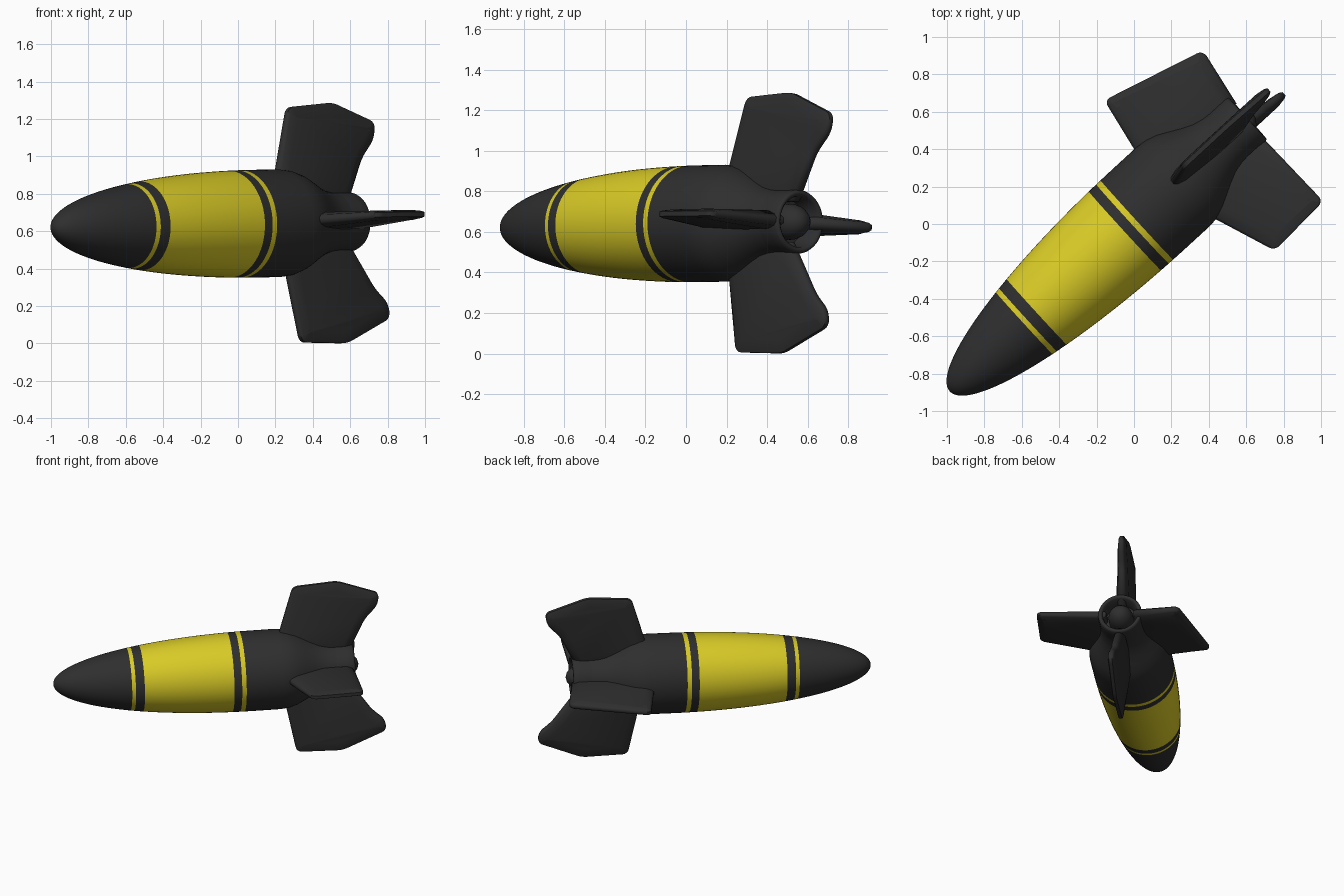
import bpy, bmesh, math
from mathutils import Matrix

if "Cube" in bpy.data.objects:
    bpy.data.objects.remove(bpy.data.objects["Cube"])


def material(name, rgb):
    m = bpy.data.materials.new(name)
    m.use_nodes = True
    m.diffuse_color = (*rgb, 1)
    bsdf = m.node_tree.nodes["Principled BSDF"]
    bsdf.inputs["Base Color"].default_value = (*rgb, 1)
    bsdf.inputs["Roughness"].default_value = 0.7
    return m


DARK = material("charcoal", (0.028, 0.028, 0.028))
YELLOW = material("yellow", (0.70, 0.60, 0.02))

# Local frame: x runs from nose tip to tail, y to the side, z up
PLACE = (Matrix.Translation((-0.985, -0.895, 0.62))
         @ Matrix.Rotation(math.radians(42.5), 4, 'Z')
         @ Matrix.Rotation(math.radians(-0.8), 4, 'Y'))


def finish(bm, name, mats, matrix, angle):
    bmesh.ops.recalc_face_normals(bm, faces=bm.faces)
    mesh = bpy.data.meshes.new(name)
    bm.to_mesh(mesh)
    bm.free()
    for m in mats:
        mesh.materials.append(m)
    ob = bpy.data.objects.new(name, mesh)
    bpy.context.collection.objects.link(ob)
    ob.matrix_world = matrix
    bpy.ops.object.select_all(action='DESELECT')
    ob.select_set(True)
    bpy.context.view_layer.objects.active = ob
    bpy.ops.object.shade_smooth_by_angle(angle=math.radians(angle))
    return ob


def lathe(name, profile, mats, bands=(), angle=40, sides=64):
    bm = bmesh.new()
    verts = [bm.verts.new((s, 0, r)) for s, r in profile]
    edges = [bm.edges.new(pair) for pair in zip(verts, verts[1:])]
    bmesh.ops.spin(bm, geom=verts + edges, cent=(0, 0, 0), axis=(1, 0, 0),
                   angle=math.tau, steps=sides, use_merge=True)
    bmesh.ops.remove_doubles(bm, verts=bm.verts, dist=0.0005)
    for f in bm.faces:
        s = f.calc_center_median().x
        f.material_index = int(any(a < s < b for a, b in bands))
    return finish(bm, name, mats, PLACE, angle)


# Body: elliptical nose, painted bands, rounded shoulder at the rear
RADIUS, NOSE = 0.288, 1.45
BANDS = [(0.54, 0.567), (0.63, 1.27), (1.325, 1.357)]
stations = {NOSE * (i / 40) ** 2 for i in range(41)} | {s for b in BANDS for s in b}
body = [(s, RADIUS * math.sqrt(max(0, 1 - (1 - s / NOSE) ** 2)))
        for s in sorted(stations)]
body += [(1.62, 0.288), (1.68, 0.282), (1.74, 0.264), (1.80, 0.234),
         (1.86, 0.203), (1.92, 0.177), (1.98, 0.162), (2.04, 0.157)]
lathe("body", body, [DARK, YELLOW], BANDS)

# Hollow tail ring and the rounded cone inside it
lathe("tail_ring", [(2.02, 0.158), (2.10, 0.158), (2.145, 0.157), (2.16, 0.150),
                    (2.162, 0.138), (2.15, 0.126), (2.05, 0.115), (2.04, 0)], [DARK], angle=60)
lathe("tail_cone", [(2.03, 0.09), (2.10, 0.088), (2.14, 0.077), (2.17, 0.058),
                    (2.19, 0.035), (2.20, 0)], [DARK], angle=60)


def fin(name, outline, turn):
    """Tapered blade; outline is (distance along body, distance from axis)."""
    bm = bmesh.new()
    face = bm.faces.new([bm.verts.new((s, 0, r)) for s, r in outline])
    corners = [v for v in face.verts if v.co.z > 0.3]
    bmesh.ops.bevel(bm, geom=corners, offset=0.035, segments=4, profile=0.5,
                    affect='VERTICES')
    # Lens section: thin rim, fuller centre
    rim = list(bm.faces)
    side = bmesh.ops.extrude_face_region(bm, geom=rim, use_keep_orig=True)
    moved = [v for v in side["geom"] if isinstance(v, bmesh.types.BMVert)]
    moved_set = set(moved)
    for v in bm.verts:
        v.co.y = 0.012 if v in moved_set else -0.012
    caps = [f for f in bm.faces if len(f.verts) > 4]
    bmesh.ops.recalc_face_normals(bm, faces=bm.faces)
    for depth in (0.015, 0.05):
        bmesh.ops.inset_region(bm, faces=caps, thickness=depth, depth=0,
                               use_even_offset=True)
        for v in {v for f in caps for v in f.verts}:
            grow = 0.005 + 0.012 * max(0, 0.65 - v.co.z) / 0.5
            v.co.y += math.copysign(grow, v.co.y)
    matrix = PLACE @ Matrix.Rotation(math.radians(turn - 4), 4, 'X')
    return finish(bm, name, [DARK], matrix, 60)


# Four fins, rolled slightly about the axis
fin("upper_fin", [(1.60, 0.10), (1.635, 0.28), (1.74, 0.62), (2.06, 0.64),
                  (2.36, 0.53), (2.345, 0.44), (2.25, 0.34), (2.13, 0.10)], 0)
fin("lower_fin", [(1.64, 0.10), (1.67, 0.28), (1.74, 0.64), (2.07, 0.65),
                  (2.39, 0.52), (2.38, 0.44), (2.29, 0.36), (2.11, 0.10)], 180)
fin("side_fin_a", [(1.58, 0.10), (1.60, 0.28), (1.66, 0.59),
                   (2.23, 0.43), (2.17, 0.10)], -90)
fin("side_fin_b", [(1.62, 0.10), (1.67, 0.28), (1.79, 0.62),
                   (2.16, 0.60), (2.15, 0.10)], 90)
